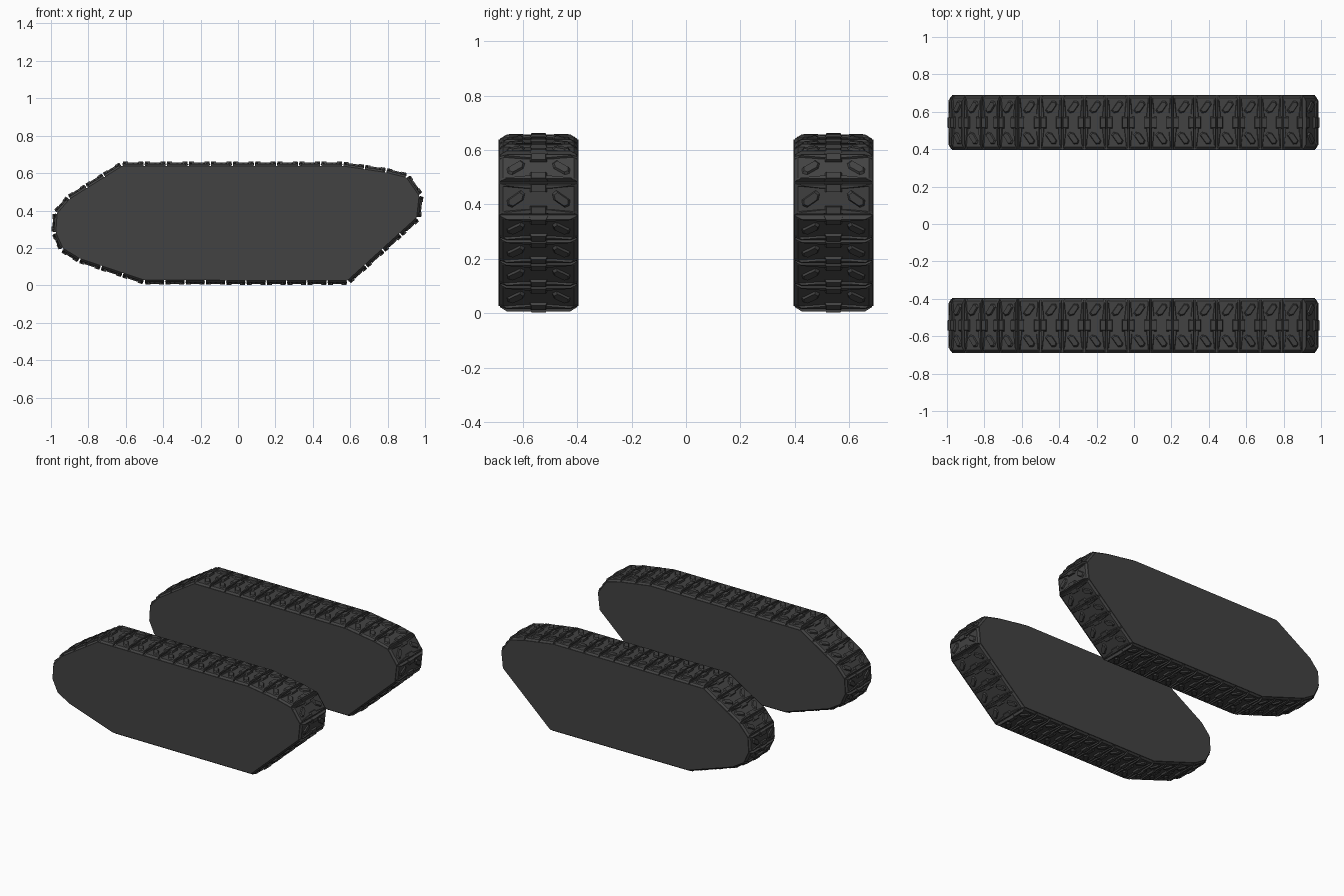
import bpy, bmesh, math
from mathutils import Matrix, Vector

if "Cube" in bpy.data.objects:
    bpy.data.objects.remove(bpy.data.objects["Cube"])

Y_MID, HALF = 0.542, 0.147
PITCH = 0.114

mat = bpy.data.materials.new("dark_rubber")
mat.diffuse_color = (0.055, 0.055, 0.055, 1)
mat.use_nodes = True
mat.node_tree.nodes["Principled BSDF"].inputs["Base Color"].default_value = mat.diffuse_color

# Side profile of the track run (x, z), clockwise from the rear top corner
corners = [(-0.62, 0.638), (0.56, 0.638), (0.79, 0.604), (0.90, 0.577),
           (0.968, 0.48), (0.955, 0.363), (0.585, 0.026), (-0.50, 0.028),
           (-0.845, 0.143), (-0.935, 0.198), (-0.974, 0.282),
           (-0.967, 0.385), (-0.90, 0.462)]


def make_object(name, bm):
    bmesh.ops.recalc_face_normals(bm, faces=bm.faces)
    me = bpy.data.meshes.new(name)
    bm.to_mesh(me)
    bm.free()
    me.materials.append(mat)
    ob = bpy.data.objects.new(name, me)
    bpy.context.collection.objects.link(ob)
    ob.modifiers.new("other_side", 'MIRROR').use_axis = (False, True, False)
    return ob


def block(bm, frame, base, top, z0, z1):
    """Solid between two outlines given in link space (along, across, out)."""
    a = [bm.verts.new(frame @ Vector((u, v, z0))) for u, v in base]
    b = [bm.verts.new(frame @ Vector((u, v, z1))) for u, v in top]
    bm.faces.new(a[::-1])
    bm.faces.new(b)
    n = len(a)
    for i in range(n):
        j = (i + 1) % n
        bm.faces.new((a[i], a[j], b[j], b[i]))


def rect(u, v, cu=0.0, cv=0.0):
    return [(cu - u, cv - v), (cu + u, cv - v), (cu + u, cv + v), (cu - u, cv + v)]


def pad(scale, side):
    """Slanted six-sided grip pad outline."""
    pts = [(-0.034, -0.020), (-0.020, -0.036), (0.004, -0.030),
           (0.034, 0.014), (0.026, 0.032), (0.004, 0.034)]
    out = [(u * scale, side * (0.084 + v * scale)) for u, v in pts]
    return out if side > 0 else out[::-1]


# Solid track body
bm = bmesh.new()
block(bm, Matrix(((1, 0, 0, 0), (0, 0, 1, 0), (0, 1, 0, 0), (0, 0, 0, 1))),
      corners, corners, Y_MID - HALF, Y_MID + HALF)
make_object("track_body", bm)

# Track links laid along every straight of the profile
bm = bmesh.new()
for (x0, z0), (x1, z1) in zip(corners, corners[1:] + corners[:1]):
    length = math.hypot(x1 - x0, z1 - z0)
    count = max(1, round(length / PITCH))
    dx, dz = (x1 - x0) / length, (z1 - z0) / length
    half = length / count / 2
    for k in range(count):
        t = (k + 0.5) / count
        f = Matrix(((dx, 0, -dz, x0 + (x1 - x0) * t), (0, 1, 0, Y_MID),
                    (dz, 0, dx, z0 + (z1 - z0) * t), (0, 0, 0, 1)))
        # base plate with bevelled outer ends
        block(bm, f, rect(half - 0.003, HALF), rect(half - 0.005, HALF - 0.016), -0.004, 0.011)
        # cross ribs at both edges, wider at the middle
        for s in (-1, 1):
            e, i1, i2 = s * (half - 0.004), s * (half - 0.014), s * (half - 0.022)
            w, t2 = HALF - 0.006, HALF - 0.03
            base = [(e, -w), (e, w), (i1, w), (i2, 0.05), (i2, -0.05), (i1, -w)]
            q = s * 0.004
            top = [(e - q / 2, -t2), (e - q / 2, t2), (i1 + q, t2),
                   (i2 + q, 0.046), (i2 + q, -0.046), (i1 + q, -t2)]
            block(bm, f, base, top, 0.004, 0.019)
        # grip pads
        for side in (-1, 1):
            block(bm, f, pad(1, side), pad(0.74, side), 0.008, 0.020)
        # centre hinge knuckles
        for s in (-1, 1):
            c = s * (half - 0.018)
            block(bm, f, rect(0.016, 0.034, c), rect(0.013, 0.026, c), 0.006, 0.024)
make_object("track_links", bm)
